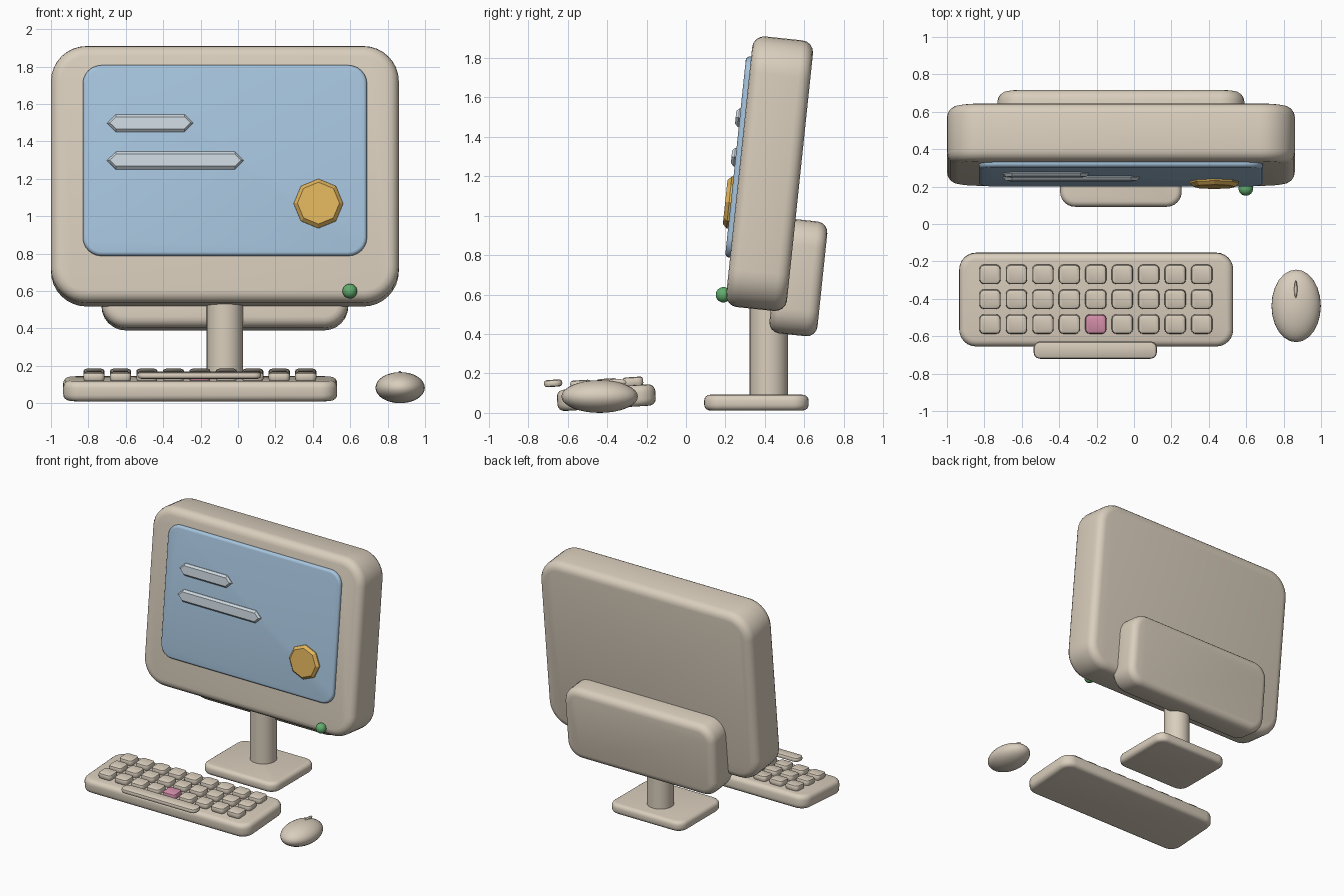
import bpy, bmesh, math
from mathutils import Matrix, Vector

if "Cube" in bpy.data.objects:
    bpy.data.objects.remove(bpy.data.objects["Cube"])


def material(name, rgb):
    m = bpy.data.materials.new(name)
    m.diffuse_color = (*rgb, 1)
    m.use_nodes = True
    m.node_tree.nodes["Principled BSDF"].inputs["Base Color"].default_value = m.diffuse_color
    return m


BEIGE = material("warm beige", (0.70, 0.62, 0.51))
BLUE = material("screen blue", (0.38, 0.55, 0.72))
PALE = material("pale grey", (0.60, 0.68, 0.73))
GOLD = material("gold", (0.75, 0.46, 0.11))
GREEN = material("green", (0.12, 0.42, 0.15))
PINK = material("pink", (0.68, 0.28, 0.41))


def finish(bm, name, mat, loc, rx=0.0, smooth=True):
    bmesh.ops.recalc_face_normals(bm, faces=bm.faces)
    mesh = bpy.data.meshes.new(name)
    bm.to_mesh(mesh)
    bm.free()
    mesh.materials.append(mat)
    ob = bpy.data.objects.new(name, mesh)
    bpy.context.collection.objects.link(ob)
    ob.location = loc
    ob.rotation_euler = (rx, 0, 0)
    if smooth:
        bpy.ops.object.select_all(action='DESELECT')
        ob.select_set(True)
        bpy.context.view_layer.objects.active = ob
        bpy.ops.object.shade_smooth_by_angle(angle=math.radians(35))
    return ob


def outline(w, d, r, segs):
    """Rounded rectangle, counter-clockwise."""
    pts = []
    for q, (sx, sy) in enumerate([(1, 1), (-1, 1), (-1, -1), (1, -1)]):
        for i in range(segs + 1):
            a = (q + i / segs) * math.pi / 2
            pts.append((sx * (w / 2 - r) + r * math.cos(a),
                        sy * (d / 2 - r) + r * math.sin(a)))
    return pts


def soft_box(name, mat, size, loc, r, e, rx=0.0, segs=6, esegs=4, smooth=True):
    """Rounded rectangle of corner radius r, with its rims rounded by e."""
    w, d, h = size
    steps = [i / esegs * math.pi / 2 for i in range(esegs + 1)]
    rings = [(e * (1 - math.sin(a)), -h / 2 + e * (1 - math.cos(a))) for a in steps]
    rings += [(i, -z) for i, z in reversed(rings)]
    bm = bmesh.new()
    loops = []
    for inset, z in rings:
        pts = outline(w - 2 * inset, d - 2 * inset, r - inset, segs)
        loops.append([bm.verts.new((x, y, z)) for x, y in pts])
    n = len(loops[0])
    for lo, hi in zip(loops, loops[1:]):
        for i in range(n):
            j = (i + 1) % n
            bm.faces.new((lo[i], lo[j], hi[j], hi[i]))
    bm.faces.new(loops[0])
    bm.faces.new(loops[-1])
    bmesh.ops.remove_doubles(bm, verts=bm.verts, dist=1e-5)
    return finish(bm, name, mat, loc, rx, smooth)


def ellipsoid(name, mat, radii, loc, u=24, v=16):
    bm = bmesh.new()
    bmesh.ops.create_uvsphere(bm, u_segments=u, v_segments=v, radius=1,
                              matrix=Matrix.Diagonal((*radii, 1)))
    return finish(bm, name, mat, loc)


# Leaning monitor: local x = width, local y = height, local z = towards viewer
LEAN = math.radians(84)
CENTRE = Vector((-0.07, 0.424, 1.216))


def on_monitor(x, z, depth):
    v = (z - CENTRE.z - depth * math.cos(LEAN)) / math.sin(LEAN)
    return Vector((x, CENTRE.y + v * math.cos(LEAN) - depth * math.sin(LEAN), z))


soft_box("monitor_case", BEIGE, (1.86, 1.38, 0.31), CENTRE, 0.19, 0.06, LEAN, segs=8)
soft_box("monitor_back", BEIGE, (1.32, 0.585, 0.245), (-0.07, 0.57, 0.69),
         0.13, 0.055, LEAN)
soft_box("screen", BLUE, (1.52, 1.025, 0.045), on_monitor(-0.07, 1.30, 0.158),
         0.10, 0.02, LEAN)

# Screen details
for i, (x0, x1, z) in enumerate([(-0.70, -0.24, 1.50), (-0.70, 0.03, 1.30)]):
    soft_box(f"text_bar_{i + 1}", PALE, (x1 - x0, 0.095, 0.04),
             on_monitor((x0 + x1) / 2, z, 0.181), 0.047, 0.015, LEAN, 1, 1, False)
soft_box("round_badge", GOLD, (0.264, 0.264, 0.05), on_monitor(0.43, 1.07, 0.184),
         0.131, 0.02, LEAN, 2, 1, False)
ellipsoid("power_light", GREEN, (0.039, 0.039, 0.039), (0.598, 0.19, 0.602))

# Stand
bm = bmesh.new()
bmesh.ops.create_cone(bm, cap_ends=True, segments=24, radius1=0.098, radius2=0.098,
                      depth=0.56)
finish(bm, "stand_neck", BEIGE, (-0.07, 0.42, 0.33))
soft_box("stand_base", BEIGE, (0.65, 0.53, 0.08), (-0.07, 0.357, 0.055), 0.08, 0.03)

# Keyboard with a 9 by 3 grid of keys
TILT = math.radians(3.6)
soft_box("keyboard_body", BEIGE, (1.465, 0.50, 0.108), (-0.202, -0.404, 0.08),
         0.09, 0.035, TILT)
for row in range(3):
    for col in range(9):
        special = row == 0 and col == 4
        soft_box("accent_key" if special else f"key_{row + 1}_{col + 1}",
                 PINK if special else BEIGE, (0.114, 0.104, 0.046),
                 (-0.77 + col * 0.1415, -0.535 + row * 0.133, 0.146 + row * 0.008),
                 0.025, 0.014, TILT, 3, 2)
soft_box("space_bar", BEIGE, (0.66, 0.093, 0.036), (-0.207, -0.674, 0.153),
         0.035, 0.014, TILT, 3, 2)

# Mouse
ellipsoid("mouse_body", BEIGE, (0.132, 0.194, 0.083), (0.867, -0.438, 0.086))
ellipsoid("mouse_wheel", BEIGE, (0.009, 0.05, 0.018), (0.865, -0.352, 0.158), 12, 8)

# Rest the lowest point on the floor
bpy.context.view_layer.update()
obs = list(bpy.context.scene.objects)
low = min((o.matrix_world @ v.co).z for o in obs for v in o.data.vertices)
for o in obs:
    o.location.z -= low
